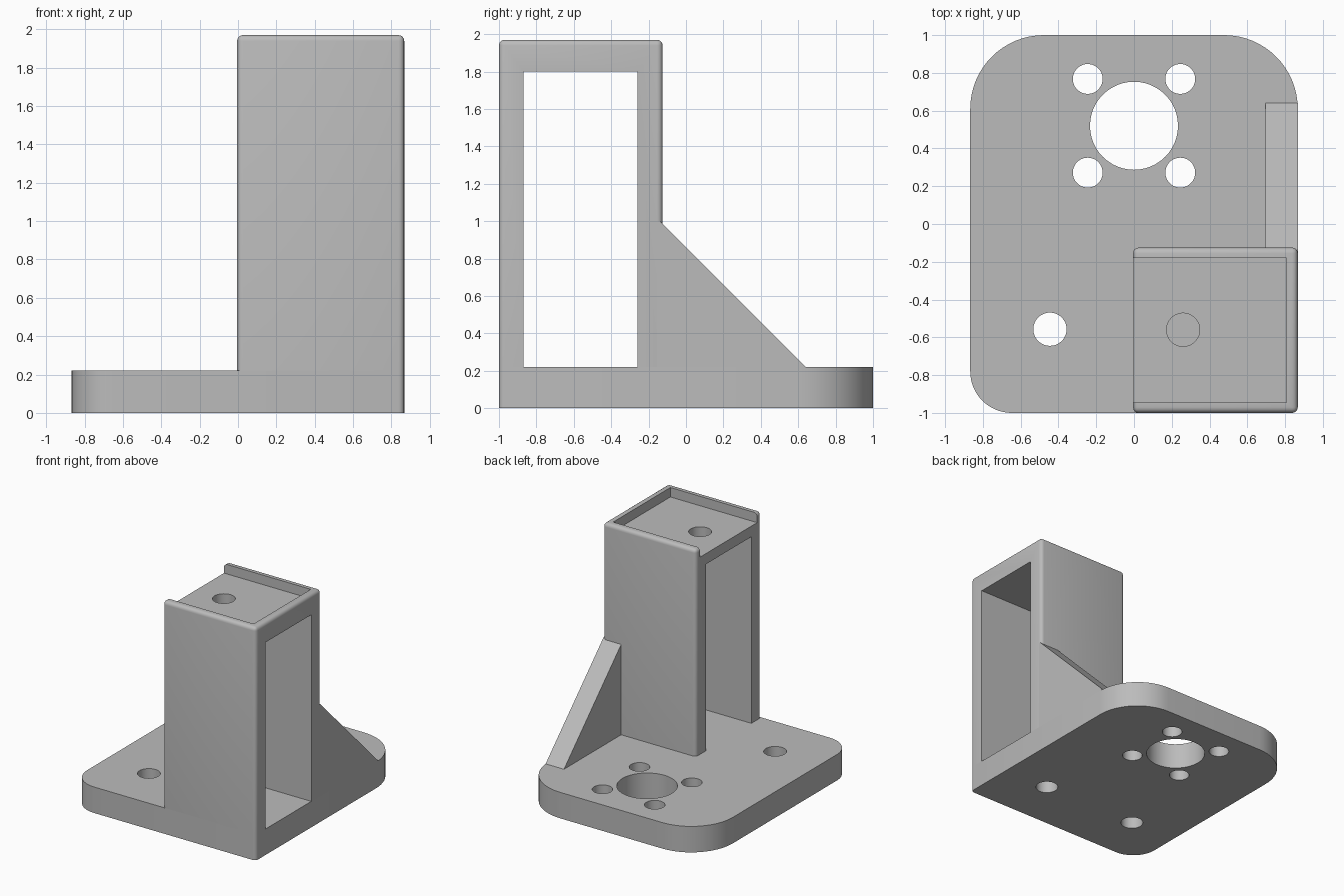
import bpy, bmesh, math

cube = bpy.data.objects.get("Cube")
if cube:
    bpy.data.objects.remove(cube, do_unlink=True)

GREY = (0.5, 0.5, 0.5, 1.0)
mat = bpy.data.materials.new("plain grey")
mat.use_nodes = True
mat.diffuse_color = GREY
bsdf = next(n for n in mat.node_tree.nodes if n.type == 'BSDF_PRINCIPLED')
bsdf.inputs["Base Color"].default_value = GREY
bsdf.inputs["Roughness"].default_value = 0.6

HALF_X = 0.867          # half width of the base
BASE_Z = 0.22           # base thickness
TOWER_TOP = 1.97
EDGE_R = 0.03           # rounding of the tower edges


def finish(name, bm):
    bmesh.ops.recalc_face_normals(bm, faces=bm.faces)
    me = bpy.data.meshes.new(name)
    bm.to_mesh(me)
    bm.free()
    me.materials.append(mat)
    ob = bpy.data.objects.new(name, me)
    bpy.context.collection.objects.link(ob)
    return ob


def prism(name, points, offset):
    """Extrude a flat polygon of 3D points along an offset."""
    bm = bmesh.new()
    face = bm.faces.new([bm.verts.new(p) for p in points])
    new = bmesh.ops.extrude_face_region(bm, geom=[face])["geom"]
    bmesh.ops.translate(bm, vec=offset, verts=[g for g in new if isinstance(g, bmesh.types.BMVert)])
    return finish(name, bm)


def box(name, lo, hi):
    pts = [(lo[0], lo[1], lo[2]), (hi[0], lo[1], lo[2]), (hi[0], hi[1], lo[2]), (lo[0], hi[1], lo[2])]
    return prism(name, pts, (0, 0, hi[2] - lo[2]))


def drill(name, x, y, r, z0, z1, n=48):
    ring = [(x + r * math.cos(2 * math.pi * i / n), y + r * math.sin(2 * math.pi * i / n), z0)
            for i in range(n)]
    return prism(name, ring, (0, 0, z1 - z0))


def select_only(ob):
    bpy.ops.object.select_all(action='DESELECT')
    ob.select_set(True)
    bpy.context.view_layer.objects.active = ob


def cut(ob, cutter):
    cutter.hide_render = True
    mod = ob.modifiers.new("cut", 'BOOLEAN')
    mod.operation = 'DIFFERENCE'
    mod.solver = 'EXACT'
    mod.object = cutter
    select_only(ob)
    bpy.ops.object.modifier_apply(modifier=mod.name)
    bpy.data.objects.remove(cutter, do_unlink=True)


def smooth(ob):
    select_only(ob)
    bpy.ops.object.shade_smooth_by_angle(angle=math.radians(30))


# Base plate: rectangle with a different radius at each corner
corners = [(1, 1, 0.39), (-1, 1, 0.39), (-1, -1, 0.22), (1, -1, EDGE_R)]
outline = []
for k, (sx, sy, r) in enumerate(corners):
    cx, cy = sx * (HALF_X - r), sy * (1 - r)
    steps = 16 if r > 0.1 else 4
    for i in range(steps + 1):
        a = math.pi / 2 * (k + i / steps)
        outline.append((cx + r * math.cos(a), cy + r * math.sin(a), 0))
base = prism("base_plate", outline, (0, 0, BASE_Z))

# Centre bore, four holes around it, two mounting holes at the front
holes = [(0, 0.52, 0.233)]
holes += [(sx * 0.245, 0.52 + sy * 0.248, 0.079) for sx in (-1, 1) for sy in (-1, 1)]
holes += [(sx * 0.445, -0.557, 0.088) for sx in (-1, 1)]
for x, y, r in holes:
    cut(base, drill("hole_cutter", x, y, r, -0.1, BASE_Z + 0.1))
smooth(base)

# Tower: block with every edge rounded except at the foot
tower = box("tower", (-0.005, -1, BASE_Z), (HALF_X, -0.125, TOWER_TOP))
bm = bmesh.new()
bm.from_mesh(tower.data)
edges = [e for e in bm.edges if max(v.co.z for v in e.verts) > BASE_Z + 0.1]
bmesh.ops.bevel(bm, geom=edges, offset=EDGE_R, segments=4, profile=0.5, affect='EDGES')
bm.to_mesh(tower.data)
bm.free()

# Side window, open-ended tray in the top, and hole through the top slab
cut(tower, box("window_cutter", (-0.2, -0.868, 0.1), (1.1, -0.258, 1.80)))
cut(tower, box("tray_cutter", (-0.2, -0.945, 1.89), (0.808, -0.18, 2.2)))
cut(tower, drill("slab_hole_cutter", 0.26, -0.56, 0.088, 1.7, 2.1))
smooth(tower)

# Sloping gusset behind the tower
side = [(-0.125 - EDGE_R, BASE_Z), (0.64, BASE_Z), (-0.138, 0.998), (-0.125 - EDGE_R, 0.998)]
prism("gusset", [(0.695, y, z) for y, z in side], (HALF_X - 0.695, 0, 0))
